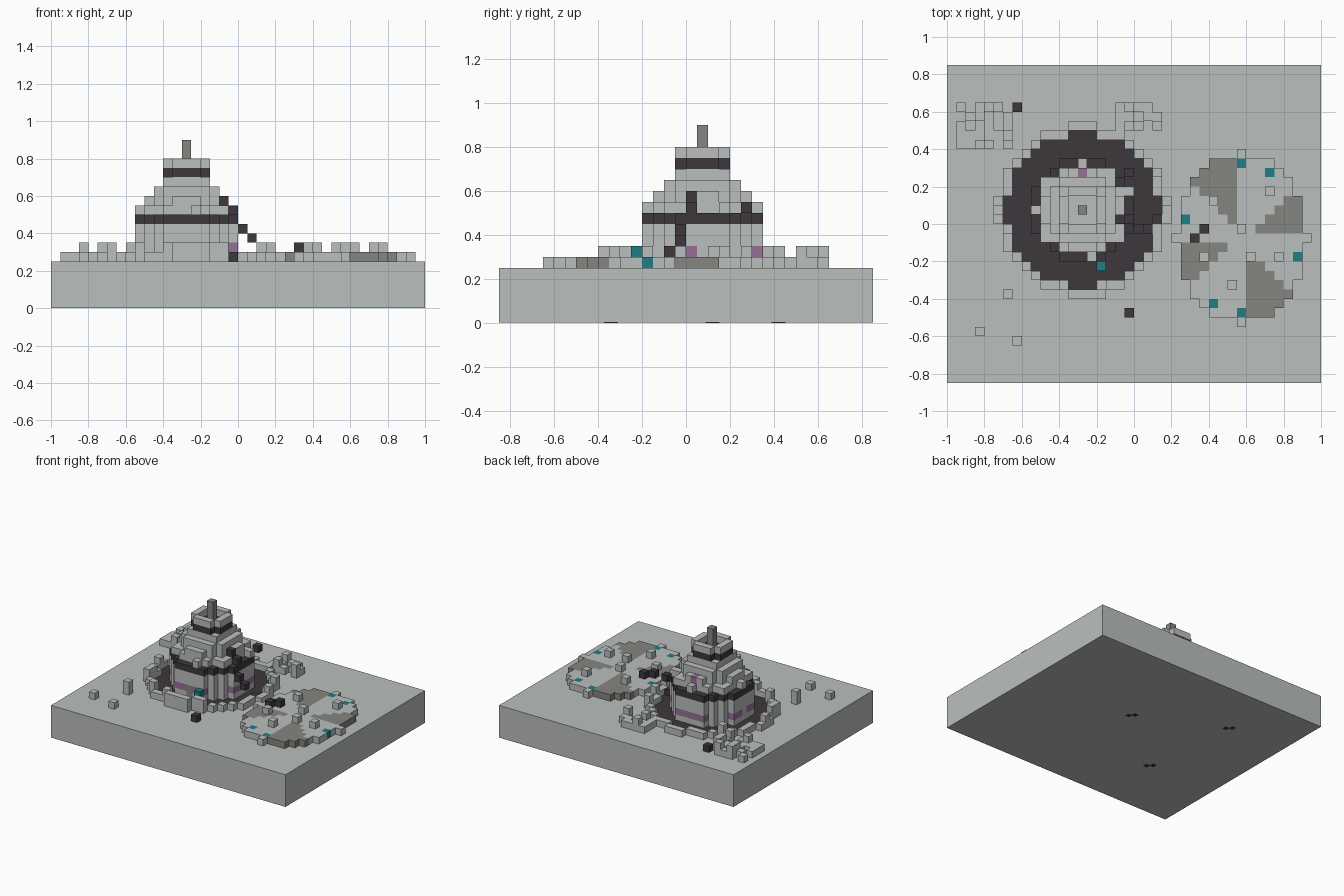
import bpy, bmesh, math, random

cube = bpy.data.objects.get("Cube")
if cube:
    bpy.data.objects.remove(cube, do_unlink=True)
random.seed(4)
S = 0.05            # block size
GROUND = 0.25       # top of the slab

# Colours
PALE, GREY, DARK, TEAL, PURPLE = range(5)
MATS = []
for name, rgb in (("pale stone", (0.49, 0.52, 0.505)),
                  ("warm grey", (0.235, 0.24, 0.215)),
                  ("dark brick", (0.048, 0.038, 0.045)),
                  ("teal", (0.014, 0.205, 0.235)),
                  ("purple", (0.305, 0.165, 0.305))):
    m = bpy.data.materials.new(name)
    m.use_nodes = True
    m.diffuse_color = (*rgb, 1)
    m.node_tree.nodes["Principled BSDF"].inputs["Base Color"].default_value = (*rgb, 1)
    MATS.append(m)


def finish(bm, name):
    me = bpy.data.meshes.new(name)
    bm.to_mesh(me)
    bm.free()
    for m in MATS:
        me.materials.append(m)
    ob = bpy.data.objects.new(name, me)
    bpy.context.collection.objects.link(ob)
    return ob


def box(name, lo, hi, mat):
    bm = bmesh.new()
    bmesh.ops.create_cube(bm, size=1)
    for v in bm.verts:
        v.co = [(a + b) / 2 + c * (b - a) for a, b, c in zip(lo, hi, v.co)]
    for f in bm.faces:
        f.material_index = mat
    return finish(bm, name)


def blocks(name, cells, height=S):
    """Mesh of the exposed faces of a dictionary {(i, j, k): colour}."""
    bm = bmesh.new()
    verts = {}

    def corner(p):
        if p not in verts:
            verts[p] = bm.verts.new((p[0] * S - 1, p[1] * S - 0.85, GROUND + p[2] * height))
        return verts[p]

    for c, mat in cells.items():
        for axis in range(3):
            u, w = (axis + 1) % 3, (axis + 2) % 3
            for side in (0, 1):
                near = list(c)
                near[axis] += 2 * side - 1
                if tuple(near) in cells or (near[2] < 0):
                    continue
                quad = []
                for a, b in ((0, 0), (1, 0), (1, 1), (0, 1)):
                    p = list(c)
                    p[axis] += side
                    p[u] += a
                    p[w] += b
                    quad.append(corner(tuple(p)))
                f = bm.faces.new(quad if side else quad[::-1])
                f.material_index = mat
    return finish(bm, name)


def cell(x, y, k):
    return (math.floor((x + 1) / S), math.floor((y + 0.85) / S), k)


def ring(cx, cy, r0, r1, k, mat):
    """Cells of layer k whose distance from the centre lies in r0..r1."""
    n = math.ceil(r1)
    return {(cx + i, cy + j, k): mat
            for i in range(-n, n + 1) for j in range(-n, n + 1)
            if r0 <= math.hypot(i, j) <= r1}


# Ground slab, with three small dark marks below
box("ground_slab", (-1, -0.85, 0.002), (1, 0.85, GROUND), PALE)
for x, y in ((0.12, 0.12), (-0.52, 0.42), (-0.43, -0.34)):
    for s in (-1, 1):
        box("underside_mark", (x + s * 0.016 - 0.016, y - s * 0.016 - 0.016, 0),
            (x + s * 0.016 + 0.016, y - s * 0.016 + 0.016, 0.004), DARK)

# Tower body: walls with a purple course between pillars and a front door
TX, TY = 14, 18
tower = {}
for k in range(4):
    tower.update(ring(TX, TY, 0, 5.4, k, PALE))
for c in ring(TX, TY, 4.2, 5.4, 1, PURPLE):
    if c[0] - TX not in (-3, 3) and c[1] - TY not in (-3, 0, 3):
        tower[c] = PURPLE
for k in (0, 1):
    tower[(TX, TY - 5, k)] = GREY

# Dark eaves and stepped dome
tower.update(ring(TX, TY, 0, 5.6, 4, DARK))
for k, r in ((5, 4.5), (6, 4.2), (7, 3.65), (8, 2.9)):
    tower.update(ring(TX, TY, 0, r, k, PALE))
for i, j in ((-5, 0), (-4, 3), (-4, -3), (0, 5), (3, 4), (5, 2), (4, -3), (5, -1), (1, -5)):
    tower[(TX + i, TY + j, 5)] = PALE
for x, y, k, mat in ((-0.025, 0.025, 5, DARK), (-0.075, 0.025, 6, DARK),
                     (-0.025, 0.275, 5, DARK), (-0.275, 0.275, 6, PURPLE)):
    tower[cell(x, y, k)] = mat
blocks("tower", tower)

# Crown: dark collar, pale rim and a post
crown = ring(TX, TY, 1.8, 2.3, 9, DARK)
crown.update(ring(TX, TY, 1.8, 2.3, 10, PALE))
crown.update({(TX, TY, k): GREY for k in range(9, 13)})
blocks("tower_crown", crown)

# Moat floor and broken surrounding wall
blocks("moat_floor", ring(TX, TY, 5.4, 8.1, 0, DARK), 0.006)
wall = ring(TX, TY, 8.1, 9.2, 0, PALE)
for c in list(wall):
    if random.random() < 0.2:
        wall[(c[0], c[1], 1)] = PALE
for x in (-0.325, -0.275, -0.175):
    wall[cell(x, -0.375, 0)] = wall[cell(x, -0.375, 1)] = PALE
blocks("moat_wall", wall)

# Loose bricks fallen around the tower
fallen = {}
for x, y, k, mat in ((-0.175, -0.225, 0, PALE), (-0.175, -0.225, 1, TEAL),
                     (0.025, 0.375, 0, TEAL), (0.025, -0.025, 3, DARK),
                     (0.075, -0.025, 2, DARK), (0.125, 0.025, 0, DARK),
                     (-0.025, -0.475, 0, DARK), (-0.625, 0.625, 0, DARK),
                     (-0.675, -0.375, 0, PALE), (-0.675, -0.375, 1, PALE),
                     (-0.825, -0.575, 0, PALE), (-0.625, -0.625, 0, PALE)):
    fallen[cell(x, y, k)] = mat
blocks("fallen_bricks", fallen)


# Rubble heaps behind the tower
def rubble(name, i0, i1, j0, j1, fill):
    cells = {}
    for i in range(i0, i1):
        for j in range(j0, j1):
            if random.random() < fill and math.hypot(i - TX, j - TY) > 9.3:
                cells[(i, j, 0)] = PALE
                if random.random() < 0.2:
                    cells[(i, j, 1)] = PALE
    return blocks(name, cells)


rubble("rubble_left", 1, 7, 25, 30, 0.7)
rubble("rubble_right", 18, 23, 27, 30, 0.75)

# Pinwheel plaza: eight alternating sectors with pale cross lines
PX, PY = 31, 15
plaza = {}
for i in range(-6, 7):
    for j in range(-8, 9):
        if (i / 6.5) ** 2 + (j / 8.5) ** 2 <= 1.1:
            sector = int(math.degrees(math.atan2(j, i)) % 360 // 45)
            odd = sector % 2 == 0 and i != 0 and j != 0
            plaza[(PX + i, PY + j, 0)] = GREY if odd else PALE
for i, j in ((0, 9), (0, -9), (7, 0), (-7, 0)):
    plaza[(PX + i, PY + j, 0)] = PALE
for i, j in ((0, 8), (3, 7), (-6, 2), (6, -2), (-3, -7), (0, -8)):
    plaza[(PX + i, PY + j, 0)] = TEAL
for i, j in ((-3, 4), (0, 1), (-1, -5), (1, -2), (-4, -2), (4, -2), (3, 5)):
    plaza[(PX + i, PY + j, 1)] = PALE
for i, j in ((-4, 1), (-5, 0)):
    plaza[(PX + i, PY + j, 1)] = DARK
blocks("plaza", plaza)
